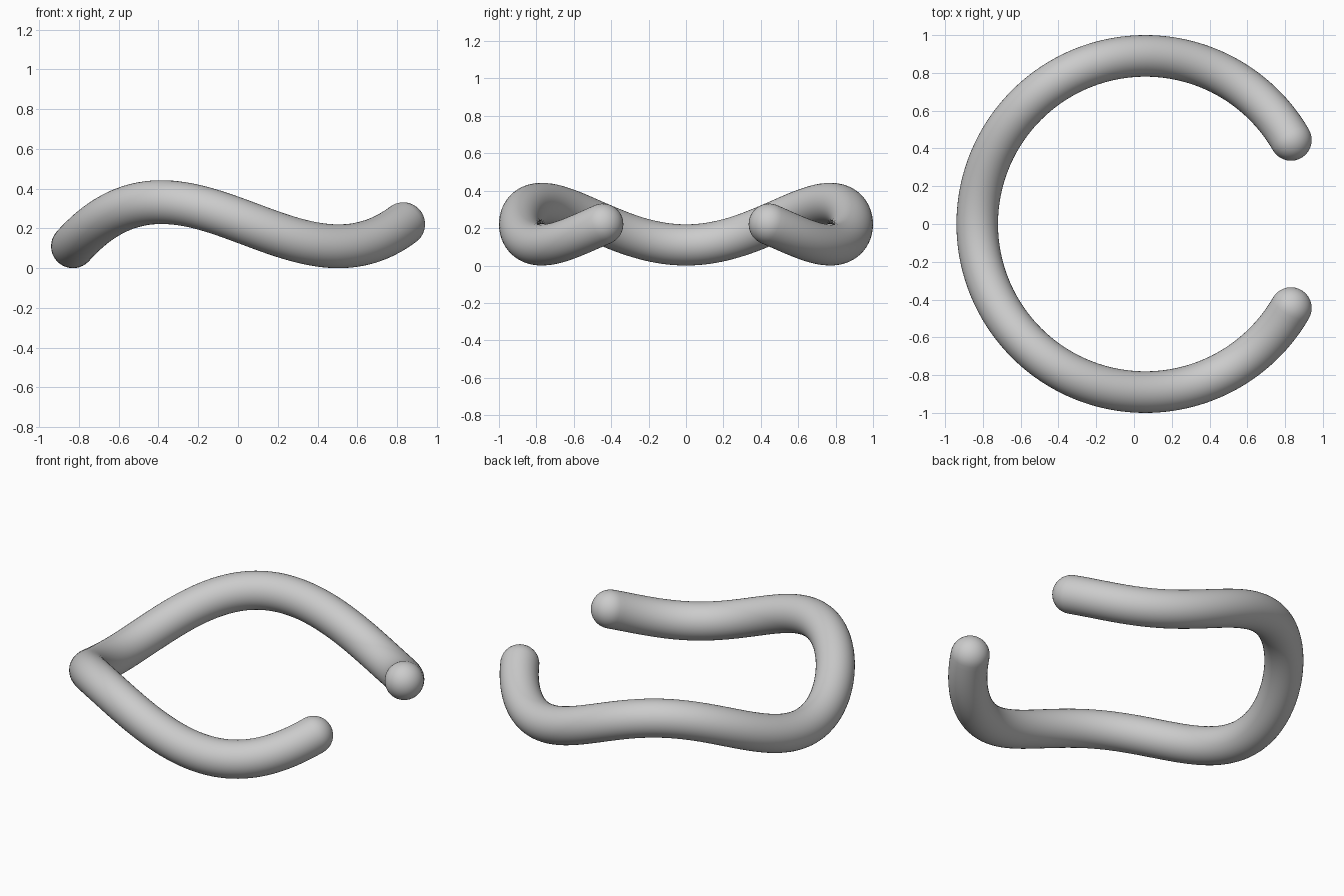
import bpy, bmesh
from math import sin, cos, pi, radians
from mathutils import Vector

cube = bpy.data.objects.get("Cube")
if cube:
    bpy.data.objects.remove(cube, do_unlink=True)

RING, TUBE, WAVE = 0.89, 0.11, 0.111   # path radius, tube radius, wave height
CENTRE_X = 0.06
START, END = radians(30), radians(330)
STEPS, SIDES, CAP = 160, 40, 10


def path(a):
    """Point and tangent of the open wavy ring."""
    point = Vector((CENTRE_X + RING * cos(a), RING * sin(a),
                    TUBE + WAVE * (1 + cos(3 * a))))
    tangent = Vector((-RING * sin(a), RING * cos(a), -3 * WAVE * sin(3 * a)))
    return point, tangent.normalized()


# Cross-sections: rounded start, wavy tube, rounded end
sections = []
for i in range(1, CAP):
    t = pi / 2 * (1 - i / CAP)
    p, d = path(START)
    sections.append((p - d * TUBE * sin(t), d, TUBE * cos(t)))
for i in range(STEPS + 1):
    p, d = path(START + (END - START) * i / STEPS)
    sections.append((p, d, TUBE))
for i in range(1, CAP):
    t = pi / 2 * i / CAP
    p, d = path(END)
    sections.append((p + d * TUBE * sin(t), d, TUBE * cos(t)))

# Skin the sections
bm = bmesh.new()
rings = []
for p, d, r in sections:
    side = d.cross(Vector((0, 0, 1))).normalized()
    up = side.cross(d)
    rings.append([bm.verts.new(p + r * (side * cos(2 * pi * k / SIDES) + up * sin(2 * pi * k / SIDES)))
                  for k in range(SIDES)])
for a, b in zip(rings, rings[1:]):
    for k in range(SIDES):
        n = (k + 1) % SIDES
        bm.faces.new((a[k], a[n], b[n], b[k]))

# Close both tips
for ring, angle, sign in ((rings[0], START, -1), (rings[-1], END, 1)):
    p, d = path(angle)
    tip = bm.verts.new(p + d * TUBE * sign)
    for k in range(SIDES):
        bm.faces.new((ring[k], ring[(k + 1) % SIDES], tip))
bmesh.ops.recalc_face_normals(bm, faces=bm.faces)
for f in bm.faces:
    f.smooth = True

mesh = bpy.data.meshes.new("wavy_open_ring")
bm.to_mesh(mesh)
bm.free()
ring_obj = bpy.data.objects.new("wavy_open_ring", mesh)
bpy.context.collection.objects.link(ring_obj)

# Plain grey
grey = bpy.data.materials.new("light_grey")
grey.use_nodes = True
colour = (0.6, 0.6, 0.6, 1)
grey.diffuse_color = colour
grey.node_tree.nodes["Principled BSDF"].inputs["Base Color"].default_value = colour
mesh.materials.append(grey)
